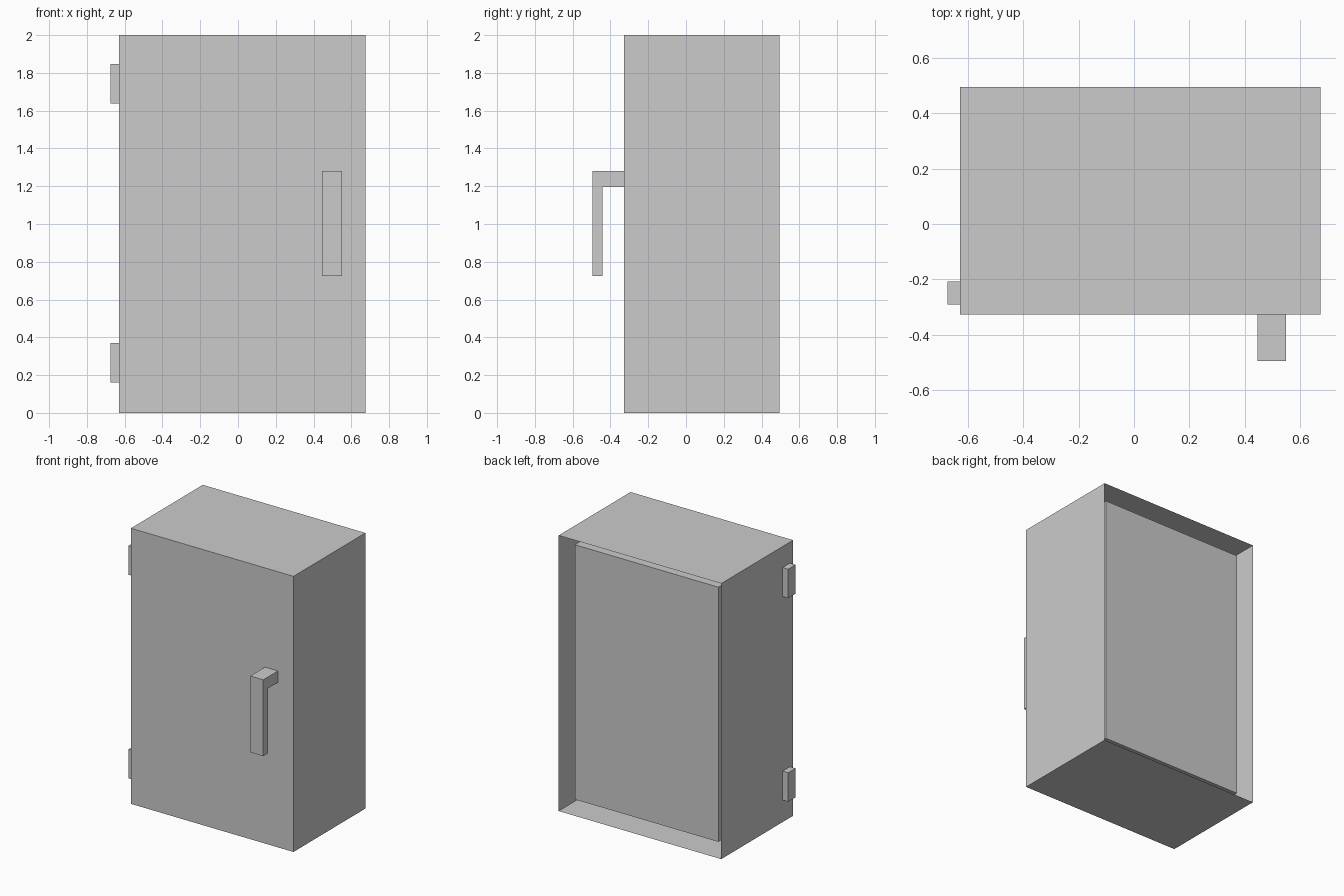
import bpy, bmesh

if "Cube" in bpy.data.objects:
    bpy.data.objects.remove(bpy.data.objects["Cube"])

X0, X1 = -0.63, 0.675      # cabinet extents
Y0, Y1 = -0.328, 0.496
H = 2.0
WALL = 0.076               # gap between outer shell and inner liner


def finish(name, bm):
    bmesh.ops.recalc_face_normals(bm, faces=bm.faces[:])
    mesh = bpy.data.meshes.new(name)
    bm.to_mesh(mesh)
    bm.free()
    obj = bpy.data.objects.new(name, mesh)
    bpy.context.collection.objects.link(obj)
    return obj


def box(name, lo, hi, open_back=False):
    bm = bmesh.new()
    bmesh.ops.create_cube(bm, size=1)
    for v in bm.verts:
        v.co = [hi[i] if v.co[i] > 0 else lo[i] for i in range(3)]
    if open_back:
        bm.normal_update()
        back = [f for f in bm.faces if f.normal.y > 0.9]
        bmesh.ops.delete(bm, geom=back, context='FACES_ONLY')
    return finish(name, bm)


def extrude_x(name, profile, x0, x1):
    bm = bmesh.new()
    face = bm.faces.new([bm.verts.new((x0, y, z)) for y, z in profile])
    ext = bmesh.ops.extrude_face_region(bm, geom=[face], use_keep_orig=True)
    moved = [g for g in ext["geom"] if isinstance(g, bmesh.types.BMVert)]
    bmesh.ops.translate(bm, verts=moved, vec=(x1 - x0, 0, 0))
    return finish(name, bm)


# Outer shell, open at the back
box("cabinet_shell", (X0, Y0, 0), (X1, Y1, H), open_back=True)

# Inner liner, visible through the open back
box("inner_liner", (X0 + WALL, Y0 + WALL, WALL), (X1 - WALL, Y1 - WALL, H - WALL))

# Hinges on the left side
for name, z in (("lower_hinge", 0.16), ("upper_hinge", 1.637)):
    box(name, (-0.675, -0.292, z), (X0, -0.208, z + 0.21))

# L-shaped door handle
handle = [(Y0, 1.28), (-0.496, 1.28), (-0.496, 0.726),
          (-0.441, 0.726), (-0.441, 1.197), (Y0, 1.197)]
extrude_x("door_handle", handle, 0.446, 0.55)
